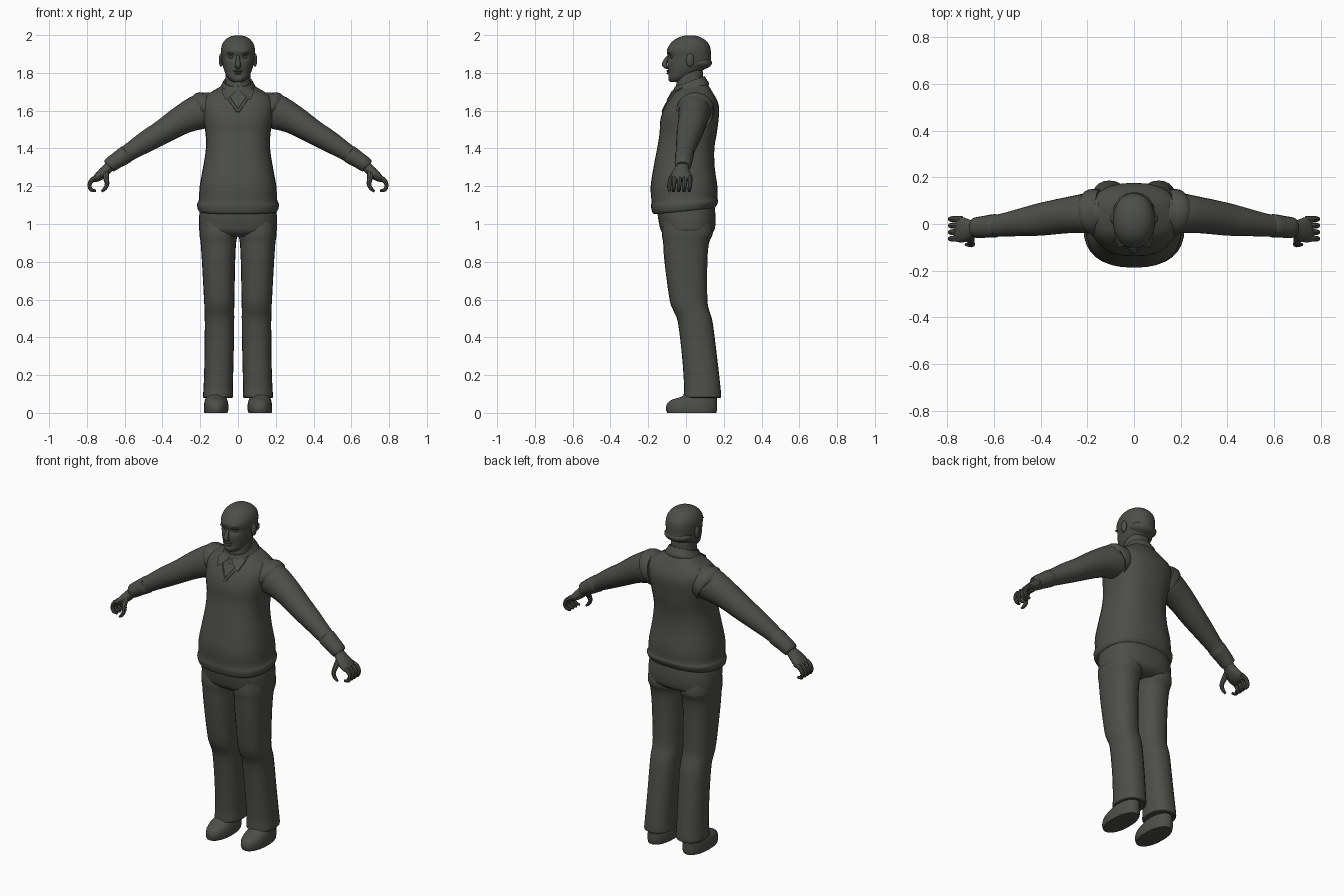
import bpy, bmesh, math
from mathutils import Vector
from mathutils.bvhtree import BVHTree

mat = bpy.data.materials.new("dark_grey")
mat.diffuse_color = (0.075, 0.077, 0.066, 1)


def spline(rows, sub):
    """Smoothly interpolate a list of equal-length rows."""
    out = []
    for i in range(len(rows) - 1):
        a, b, c, d = (rows[max(0, min(len(rows) - 1, i + k))] for k in (-1, 0, 1, 2))
        for s in range(sub):
            t = s / sub
            out.append([0.5 * (2 * q + (r - p) * t + (2 * p - 5 * q + 4 * r - w) * t * t
                               + (3 * q - p - 3 * r + w) * t ** 3)
                        for p, q, r, w in zip(a, b, c, d)])
    out.append(list(rows[-1]))
    return out


def finish(name, bm, angle=40):
    bmesh.ops.recalc_face_normals(bm, faces=bm.faces)
    me = bpy.data.meshes.new(name)
    bm.to_mesh(me)
    bm.free()
    me.materials.append(mat)
    ob = bpy.data.objects.new(name, me)
    bpy.context.collection.objects.link(ob)
    bpy.ops.object.select_all(action='DESELECT')
    ob.select_set(True)
    bpy.context.view_layer.objects.active = ob
    bpy.ops.object.shade_smooth_by_angle(angle=math.radians(angle))
    return ob


def loft(rings):
    bm = bmesh.new()
    vs = [[bm.verts.new(p) for p in ring] for ring in rings]
    n = len(vs[0])
    for a, b in zip(vs, vs[1:]):
        for i in range(n):
            bm.faces.new((a[i], a[(i + 1) % n], b[(i + 1) % n], b[i]))
    bm.faces.new(vs[0])
    bm.faces.new(vs[-1])
    return bm


def sq(v, p):
    return math.copysign(abs(v) ** (2 / p), v)


def stack(rows, n=24, p=2.3, sub=3, side=1):
    """Horizontal sections: z, x0, x1, y0, y1, tilt."""
    rings = []
    for z, x0, x1, y0, y1, k in spline(rows, sub):
        ring = []
        for i in range(n):
            a = 2 * math.pi * i / n
            y = (y1 - y0) / 2 * sq(math.sin(a), p)
            ring.append((side * ((x0 + x1) / 2 + (x1 - x0) / 2 * sq(math.cos(a), p)),
                         (y0 + y1) / 2 + y, z + k * y))
        rings.append(ring)
    return loft(rings)


def sym(rows):
    """Rows centred on x: z, half width, y0, y1, tilt."""
    return [(z, -w, w, a, b, k) for z, w, a, b, k in rows]


def tube(pts, n=16, sub=3, side=1):
    """Limb along a path: x, y, z, radius across, radius in y."""
    rows = spline(pts, sub)
    rings = []
    for j, (x, y, z, ra, rb) in enumerate(rows):
        d = Vector(rows[min(j + 1, len(rows) - 1)][:3]) - Vector(rows[max(j - 1, 0)][:3])
        u = d.cross(Vector((0, 1, 0)))
        if u.length < 1e-6:
            u = Vector((1, 0, 0))
        u.normalize()
        v = u.cross(d).normalized()
        ring = []
        for i in range(n):
            t = 2 * math.pi * i / n
            q = Vector((x, y, z)) + u * ra * math.cos(t) + v * rb * math.sin(t)
            ring.append((side * q.x, q.y, q.z))
        rings.append(ring)
    return loft(rings)


def ball(name, c, r):
    bm = bmesh.new()
    bmesh.ops.create_uvsphere(bm, u_segments=14, v_segments=9, radius=1)
    for v in bm.verts:
        v.co = Vector([c[i] + v.co[i] * r[i] for i in range(3)])
    return finish(name, bm)


# Pullover body, with a folded hem and sloping shoulders
bm = stack(sym([
    (1.068, .195, -.155, .14, .10), (1.072, .210, -.175, .155, .10), (1.105, .217, -.185, .17, .08),
    (1.13, .207, -.183, .166, .05), (1.20, .203, -.187, .166, 0), (1.30, .185, -.172, .152, 0),
    (1.40, .170, -.153, .150, 0), (1.48, .172, -.140, .163, 0), (1.55, .184, -.136, .172, 0),
    (1.61, .192, -.118, .176, 0), (1.655, .188, -.093, .165, 0), (1.69, .155, -.073, .142, .05),
    (1.715, .110, -.066, .122, .15), (1.735, .075, -.050, .100, .25)]), n=32, p=2.5)
surface = BVHTree.FromBMesh(bm)
finish("pullover", bm)


def front(x, z, lift):
    hit = surface.ray_cast(Vector((x, -1, z)), Vector((0, 1, 0)))[0]
    return (hit.y if hit else -.06) - lift


# Neck, collar stand and rolled collar
finish("neck", stack(sym([(1.66, .075, -.05, .10, 0), (1.74, .068, -.052, .092, .1),
                          (1.79, .066, -.045, .09, .1), (1.83, .06, -.03, .085, 0)])))
finish("collar", stack(sym([(1.70, .092, -.072, .118, .3), (1.712, .098, -.078, .122, .34),
                            (1.735, .086, -.068, .108, .36), (1.755, .076, -.060, .098, .36),
                            (1.752, .068, -.052, .09, .36)]), sub=2))

# Hips
finish("trouser_seat", stack(sym([
    (1.10, .195, -.15, .15, 0), (1.05, .205, -.150, .156, 0), (1.0, .207, -.142, .156, 0),
    (.96, .202, -.130, .146, 0), (.935, .15, -.10, .11, 0)]), n=32, p=2.5))

# Head with shaped eye sockets, cheeks and mouth
bm = stack(sym([
    (1.752, .020, -.080, -.03, 0), (1.757, .036, -.090, .00, 0), (1.775, .054, -.096, .03, 0),
    (1.80, .068, -.094, .07, 0), (1.825, .077, -.097, .105, 0), (1.85, .083, -.099, .131, 0),
    (1.885, .087, -.097, .132, 0), (1.92, .090, -.101, .131, 0), (1.95, .084, -.086, .122, 0),
    (1.975, .068, -.062, .100, 0), (1.992, .042, -.028, .070, 0), (1.999, .012, .005, .035, 0)]),
    n=40, p=2.15, sub=4)
for v in bm.verts:
    if v.co.y < -.03:
        def bump(x, z, r):
            return math.exp(-((abs(v.co.x) - x) ** 2 + (v.co.z - z) ** 2) / r ** 2)
        v.co.y += .015 * bump(.036, 1.884, .017) + .007 * bump(.0, 1.784, .012)
        v.co.y -= .006 * bump(.036, 1.91, .018)
finish("head", bm, 60)

# Facial features
finish("nose", tube([(0, -.085, 1.893, .006, .008), (0, -.104, 1.873, .010, .010),
                     (0, -.114, 1.846, .014, .014), (0, -.106, 1.832, .017, .010),
                     (0, -.092, 1.828, .010, .006)], n=12))
ball("upper_lip", (0, -.093, 1.810), (.025, .011, .006))
ball("lower_lip", (0, -.093, 1.798), (.020, .010, .006))
ball("hair_back", (0, .072, 1.853), (.083, .066, .036))

for s, tag in ((1, "left"), (-1, "right")):
    ball(tag + "_eye", (s * .036, -.071, 1.884), (.013, .012, .009))
    ball(tag + "_brow", (s * .037, -.090, 1.904), (.020, .008, .006))
    ball(tag + "_ear", (s * .090, .022, 1.868), (.012, .021, .036))

    # Trouser leg
    finish(tag + "_trouser_leg", stack([
        (1.02, .02, .200, -.12, .13, 0), (.95, .002, .204, -.128, .142, 0),
        (.90, .010, .198, -.121, .122, 0), (.80, .015, .191, -.114, .113, 0),
        (.60, .019, .180, -.087, .113, 0), (.54, .020, .177, -.066, .124, 0),
        (.48, .020, .176, -.043, .141, 0), (.30, .023, .177, -.021, .164, 0),
        (.14, .027, .182, -.010, .182, 0), (.083, .027, .185, -.012, .185, 0),
        (.082, .05, .17, .01, .165, 0)], side=s))

    # Shoe
    finish(tag + "_shoe", stack([
        (0, .056, .178, -.100, .160, 0), (.02, .050, .181, -.106, .165, 0),
        (.05, .052, .179, -.100, .165, 0), (.072, .058, .174, -.070, .165, 0),
        (.085, .062, .170, -.025, .163, 0), (.12, .07, .165, .02, .16, 0)], side=s, sub=2, p=2.2))

    # Sleeve and cuff
    finish(tag + "_sleeve", tube([
        (.10, .05, 1.615, .080, .085), (.19, .047, 1.598, .094, .086), (.29, .037, 1.555, .078, .077),
        (.40, .020, 1.487, .064, .070), (.48, .008, 1.440, .058, .060), (.56, -.004, 1.390, .048, .050),
        (.62, -.010, 1.350, .042, .045)], side=s, n=20))
    finish(tag + "_cuff", tube([
        (.585, -.007, 1.374, .040, .042), (.592, -.007, 1.369, .048, .050), (.64, -.012, 1.338, .043, .047),
        (.682, -.016, 1.309, .039, .043), (.683, -.016, 1.308, .026, .030)], side=s, sub=2))

    # Hand with curled fingers and thumb
    finish(tag + "_palm", tube([
        (.655, -.015, 1.327, .024, .030), (.69, -.020, 1.295, .027, .036), (.72, -.025, 1.266, .027, .051),
        (.75, -.024, 1.242, .020, .054), (.765, -.022, 1.232, .010, .046)], side=s))
    for i, y in enumerate((.021, -.007, -.035, -.063)):
        finish(f"{tag}_finger_{i + 1}", tube([
            (.735, y, 1.250, .013, .013), (.770, y, 1.236, .013, .013), (.787, y, 1.206, .011, .011),
            (.776, y - .003, 1.180, .010, .010), (.752, y - .005, 1.176, .007, .007)],
            side=s, n=8, sub=2))
    finish(tag + "_thumb", tube([
        (.700, -.045, 1.280, .016, .016), (.700, -.076, 1.248, .016, .014), (.693, -.087, 1.212, .012, .012),
        (.705, -.089, 1.187, .010, .010), (.722, -.088, 1.172, .006, .006)], side=s, n=8, sub=2))

    # Neckline trim of the V neck, following the chest
    trim = []
    for i in range(7):
        x, z = .078 * i / 6, 1.595 + .115 * i / 6
        trim.append((x, front(x, z, 0), z, .009, .006))
    finish(tag + "_neckline_trim", tube(trim, n=8, sub=1, side=s))

    # Collar point lying on the chest
    bm = bmesh.new()
    outline = ((.008, 1.705), (.040, 1.675), (.066, 1.655), (.082, 1.695), (.080, 1.725), (.04, 1.722))
    rings = [[bm.verts.new((s * x, front(x, z, lift), z)) for x, z in outline] for lift in (.014, -.01)]
    bm.faces.new(rings[0])
    bm.faces.new(rings[1])
    for i in range(6):
        j = (i + 1) % 6
        bm.faces.new((rings[0][i], rings[0][j], rings[1][j], rings[1][i]))
    finish(tag + "_collar_point", bm)

    # Armhole edge of the pullover around the sleeve
    finish(tag + "_armhole", tube([
        (.150, .050, 1.606, .088, .100), (.178, .050, 1.600, .101, .100),
        (.188, .049, 1.596, .099, .095), (.189, .049, 1.595, .080, .075)], side=s, n=24, sub=2))
